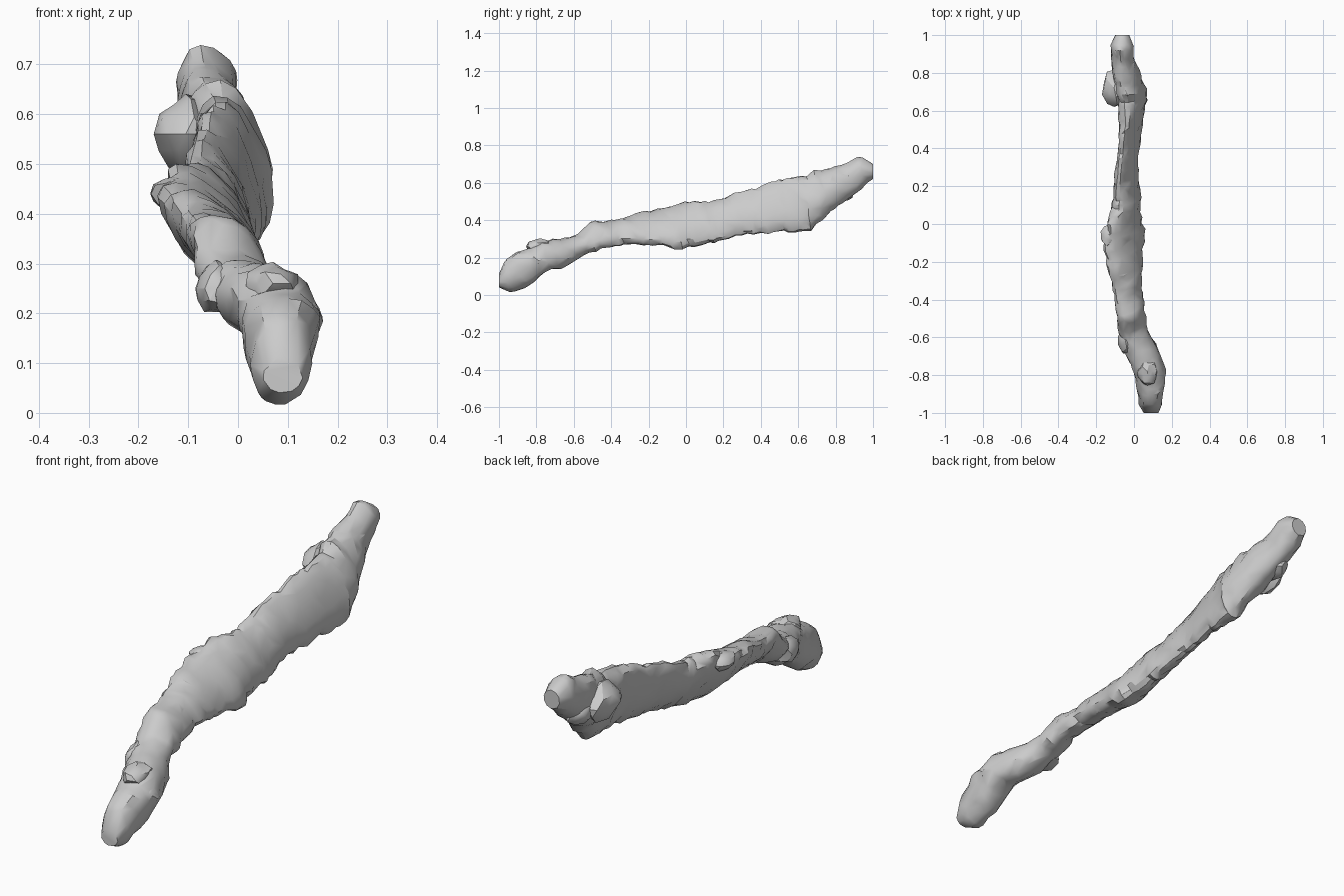
import bpy, bmesh, math, random
from mathutils import Vector, noise

random.seed(4)
cube = bpy.data.objects.get("Cube")
if cube:
    bpy.data.objects.remove(cube)

bark = bpy.data.materials.new("weathered_grey")
bark.use_nodes = True
GREY = (0.6, 0.6, 0.6, 1)
bark.diffuse_color = GREY
bark.node_tree.nodes["Principled BSDF"].inputs["Base Color"].default_value = GREY

# Sections along the branch: y, x low, x high, z low, z high, lean of the oval
SECTIONS = [
    (-1.0, .05, .13, .04, .11, 0), (-.95, .02, .15, .005, .19, 0),
    (-.85, .01, .16, .06, .235, 0), (-.76, -.01, .165, .125, .295, -.1),
    (-.65, -.05, .12, .165, .29, -.2), (-.55, -.085, .06, .22, .33, -.3),
    (-.48, -.09, .055, .25, .395, -.4), (-.35, -.11, .04, .27, .4, -.5),
    (-.2, -.13, .045, .26, .445, -.6), (-.08, -.16, .055, .245, .475, -.65),
    (.06, -.12, .03, .27, .495, -.6), (.2, -.11, .03, .31, .505, -.6),
    (.3, -.1, .02, .33, .55, -.6), (.42, -.085, .03, .335, .575, -.6),
    (.53, -.075, .045, .345, .615, -.55), (.65, -.08, .065, .345, .62, -.4),
    (.71, -.1, .06, .41, .655, -.3), (.78, -.11, .035, .48, .675, -.2),
    (.88, -.12, 0, .54, .7, -.1), (.95, -.125, -.005, .6, .745, 0),
    (1.0, -.1, -.025, .62, .7, 0)]
SIDES = 18


def section_at(y):
    for a, b in zip(SECTIONS, SECTIONS[1:]):
        if y <= b[0]:
            t = (y - a[0]) / (b[0] - a[0])
            return [p + (q - p) * t for p, q in zip(a, b)]
    return list(SECTIONS[-1])


def finish(obj):
    obj.data.materials.append(bark)
    bpy.ops.object.select_all(action='DESELECT')
    obj.select_set(True)
    bpy.context.view_layer.objects.active = obj
    bpy.ops.object.shade_smooth_by_angle(angle=math.radians(32))


def add_object(name, bm):
    bmesh.ops.recalc_face_normals(bm, faces=bm.faces)
    mesh = bpy.data.meshes.new(name)
    bm.to_mesh(mesh)
    bm.free()
    obj = bpy.data.objects.new(name, mesh)
    bpy.context.collection.objects.link(obj)
    return obj


# Main stem: leaning oval rings with rough, slanting bark ridges
bm = bmesh.new()
rings = []
COUNT = 96
for i in range(COUNT + 1):
    y = -1 + 2 * i / COUNT
    _, x0, x1, z0, z1, lean = section_at(y)
    phase = math.acos(lean)
    inner = min(1, (1 - abs(y)) / .08)
    swell = random.uniform(-.04, .06)
    ring = []
    for k in range(SIDES):
        a = math.tau * k / SIDES
        cx, cz = math.cos(a), math.cos(a - phase)
        spot = Vector((cx * .7, y * 11 + cz * .8, cz * .7))
        rough = noise.noise(spot) * .16 + noise.noise(spot * 2.3) * .12
        r = 1 + inner * (swell + rough)
        slant = -.025 * cz * inner
        ring.append(bm.verts.new(((x0 + x1) / 2 + (x1 - x0) / 2 * cx * r, y + slant,
                                  (z0 + z1) / 2 + (z1 - z0) / 2 * cz * r)))
    rings.append(ring)
for lower, upper in zip(rings, rings[1:]):
    for k in range(SIDES):
        n = (k + 1) % SIDES
        bm.faces.new((lower[k], lower[n], upper[n], upper[k]))
bm.faces.new(rings[0])
bm.faces.new(rings[-1])
stem = add_object("branch_stem", bm)
facets = stem.modifiers.new("facets", 'DECIMATE')
facets.ratio = .5
bpy.context.view_layer.objects.active = stem
stem.select_set(True)
bpy.ops.object.modifier_apply(modifier=facets.name)
finish(stem)


# Knots: faceted lumps standing out of the stem
def knot(name, centre, size):
    bm = bmesh.new()
    bmesh.ops.create_icosphere(bm, subdivisions=2, radius=1)
    for v in bm.verts:
        r = 1 + .28 * noise.noise(v.co * 1.6 + Vector(centre) * 9)
        v.co = Vector(c + s * p * r for c, s, p in zip(centre, size, v.co))
    finish(add_object(name, bm))


knot("back_knot", (-.105, .72, .56), (.06, .1, .075))
knot("back_lower_knot", (-.075, .83, .545), (.045, .07, .045))
knot("middle_knot", (-.13, -.06, .44), (.045, .06, .035))
knot("front_side_knot", (.13, -.79, .19), (.04, .05, .045))
knot("front_top_knot", (.07, -.78, .26), (.055, .07, .04))
knot("front_left_knot", (-.045, -.62, .25), (.04, .07, .05))
